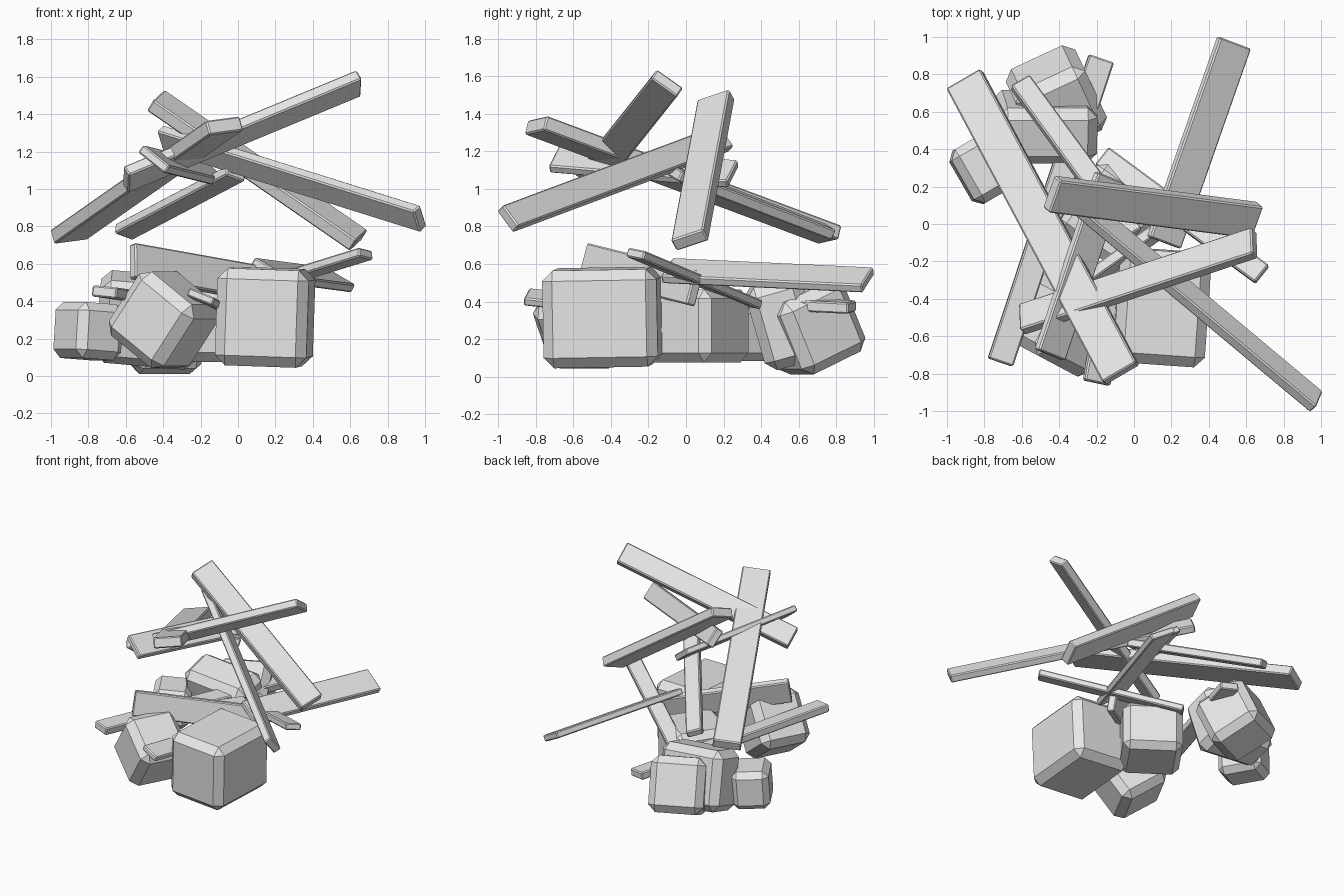
import bpy, bmesh, math
from mathutils import Vector, Matrix, Euler

if "Cube" in bpy.data.objects:
    bpy.data.objects.remove(bpy.data.objects["Cube"])

grey = bpy.data.materials.new("plain_grey")
grey.diffuse_color = (0.8, 0.8, 0.8, 1)
grey.use_nodes = True
grey.node_tree.nodes["Principled BSDF"].inputs["Base Color"].default_value = grey.diffuse_color


def block(name, size, matrix, bevel):
    """Chamfered flat-shaded box placed by a matrix."""
    bm = bmesh.new()
    bmesh.ops.create_cube(bm, size=1)
    bmesh.ops.scale(bm, vec=size, verts=bm.verts)
    bmesh.ops.bevel(bm, geom=bm.edges[:], offset=bevel, segments=1,
                    affect='EDGES', profile=0.5)
    bm.transform(matrix)
    me = bpy.data.meshes.new(name)
    bm.to_mesh(me)
    bm.free()
    me.materials.append(grey)
    bpy.context.collection.objects.link(bpy.data.objects.new(name, me))


def stone(name, centre, size, rot, bevel=0.055):
    r = Euler([math.radians(a) for a in rot]).to_matrix().to_4x4()
    block(name, size, Matrix.Translation(centre) @ r, bevel)


def plank(name, a, b, width, thick, up):
    """Board from end centre a to end centre b, wide face towards up."""
    a, b = Vector(a), Vector(b)
    x = (b - a).normalized()
    y = Vector(up).cross(x).normalized()
    z = x.cross(y)
    m = Matrix((x, y, z)).transposed().to_4x4()
    block(name, ((b - a).length, width, thick),
          Matrix.Translation((a + b) / 2) @ m, 0.008)


# Rubble stones
stone("stone_front_right", (0.145, -0.445, 0.315), (0.49, 0.61, 0.52), (1, 2, -4))
stone("stone_front_left", (-0.395, -0.54, 0.30), (0.41, 0.40, 0.42), (0, 36, -28))
stone("stone_left", (-0.80, 0.30, 0.24), (0.28, 0.33, 0.30), (0, 4, 30), 0.045)
stone("stone_middle", (-0.12, 0.05, 0.27), (0.44, 0.45, 0.39), (0, 0, -35), 0.05)
stone("stone_back", (-0.415, 0.665, 0.265), (0.41, 0.41, 0.42), (24, 0, 25))
stone("stone_back_left", (-0.48, 0.52, 0.30), (0.54, 0.31, 0.46), (16, 5, 0))

# Upper planks
plank("plank_top", (-0.60, -0.51, 1.05), (0.645, -0.10, 1.565), 0.17, 0.065, (-0.3, 0.55, 0.8))
plank("plank_steep", (-0.44, 0.16, 1.475), (0.645, 0.02, 0.725), 0.19, 0.075, (0.55, -0.45, 0.75))
plank("plank_long_right", (0.975, -0.95, 0.84), (-0.40, 0.20, 1.27), 0.145, 0.06, (0.5, 0.6, 0.6))
plank("plank_long_left", (-0.905, 0.77, 0.755), (-0.07, -0.80, 1.34), 0.21, 0.08, (-0.3, 0.3, 0.95))
plank("plank_narrow", (-0.61, 0.76, 0.77), (-0.01, -0.06, 1.085), 0.12, 0.06, (0.1, 0.4, 0.9))
plank("plank_cross", (-0.45, -0.70, 1.16), (-0.13, 0.25, 1.08), 0.19, 0.05, (0.6, 0, 0.75))

# Lower planks
plank("plank_low_back", (0.535, 0.97, 0.515), (0.16, -0.10, 0.565), 0.20, 0.05, (0.5, 0, 0.85))
plank("plank_low_left", (-0.715, -0.74, 0.45), (-0.175, 0.885, 0.37), 0.14, 0.06, (0.1, 0, 1))
plank("plank_low_middle", (-0.565, -0.53, 0.615), (0.25, 0.05, 0.47), 0.19, 0.06, (0.5, -0.75, 0.2))
plank("plank_low_right", (0.685, -0.27, 0.655), (-0.17, 0.36, 0.39), 0.12, 0.05, (0.25, 0, 1))
plank("plank_low_front", (-0.20, -0.85, 0.425), (-0.02, 0.20, 0.31), 0.15, 0.045, (0.4, 0, 1))
